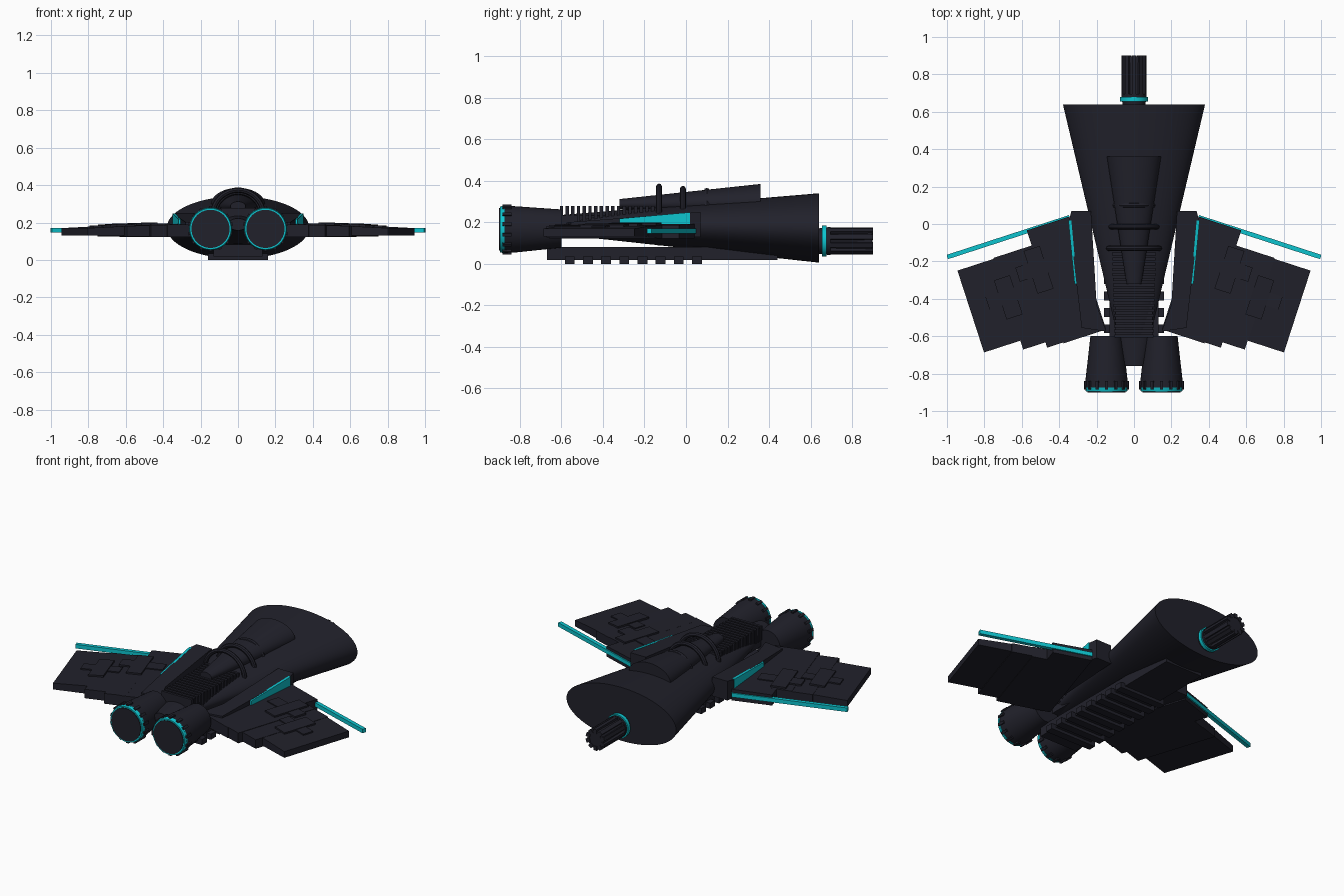
import bpy, bmesh, math
from mathutils import Vector

if "Cube" in bpy.data.objects:
    bpy.data.objects.remove(bpy.data.objects["Cube"])


def material(name, rgb):
    m = bpy.data.materials.new(name)
    m.diffuse_color = (*rgb, 1)
    m.use_nodes = True
    m.node_tree.nodes["Principled BSDF"].inputs["Base Color"].default_value = m.diffuse_color
    return m


DARK = material("dark_hull", (0.0152, 0.0152, 0.024))
TEAL = material("teal_glow", (0.004, 0.55, 0.62))


def finish(name, bm, mat, smooth=False):
    bmesh.ops.recalc_face_normals(bm, faces=bm.faces)
    me = bpy.data.meshes.new(name)
    bm.to_mesh(me)
    bm.free()
    me.materials.append(mat)
    ob = bpy.data.objects.new(name, me)
    bpy.context.collection.objects.link(ob)
    if smooth:
        bpy.ops.object.select_all(action='DESELECT')
        ob.select_set(True)
        bpy.context.view_layer.objects.active = ob
        bpy.ops.object.shade_smooth_by_angle(angle=math.radians(35))
    return ob


def loft(name, rings, mat, x=0, n=64):
    """Elliptical body along y; rings are (y, radius x, radius z, centre z)."""
    bm = bmesh.new()
    loops = []
    for y, rx, rz, cz in rings:
        loops.append([bm.verts.new((x + rx * math.cos(2 * math.pi * i / n), y,
                                    cz + rz * math.sin(2 * math.pi * i / n))) for i in range(n)])
    for a, b in zip(loops, loops[1:]):
        for i in range(n):
            j = (i + 1) % n
            bm.faces.new((a[i], a[j], b[j], b[i]))
    bm.faces.new(loops[0])
    bm.faces.new(loops[-1])
    return finish(name, bm, mat, True)


def add_prism(bm, pts, z0, top):
    """Upright prism over an outline; top is a height rule of (x, y)."""
    lo = [bm.verts.new((x, y, z0)) for x, y in pts]
    hi = [bm.verts.new((x, y, top(x, y))) for x, y in pts]
    bm.faces.new(lo)
    bm.faces.new(hi)
    for i in range(len(pts)):
        j = (i + 1) % len(pts)
        bm.faces.new((lo[i], lo[j], hi[j], hi[i]))


def add_box(bm, x0, x1, y0, y1, z0, z1):
    add_prism(bm, [(x0, y0), (x1, y0), (x1, y1), (x0, y1)], z0, lambda x, y: z1)


def ring(name, y, cz, major, minor, mat):
    bm = bmesh.new()
    n, k = 48, 8
    v = [[bm.verts.new(((major + minor * math.cos(2 * math.pi * j / k)) * math.cos(2 * math.pi * i / n),
                        y + minor * math.sin(2 * math.pi * j / k),
                        cz + (major + minor * math.cos(2 * math.pi * j / k)) * math.sin(2 * math.pi * i / n)))
          for j in range(k)] for i in range(n)]
    for i in range(n):
        for j in range(k):
            a, b = (i + 1) % n, (j + 1) % k
            bm.faces.new((v[i][j], v[a][j], v[a][b], v[i][b]))
    return finish(name, bm, mat, True)


def add_radial_blocks(bm, count, cx, cz, y0, y1, r0, r1, half):
    """Small blocks arranged around an axis parallel to y."""
    for i in range(count):
        t = 2 * math.pi * (i + 0.5) / count
        c, s = math.cos(t), math.sin(t)
        ends = []
        for y in (y0, y1):
            ends.append([bm.verts.new((cx + r * c - w * s, y, cz + r * s + w * c))
                         for r, w in ((r0, -half), (r1, -half), (r1, half), (r0, half))])
        a, b = ends
        bm.faces.new(a)
        bm.faces.new(b)
        for k in range(4):
            bm.faces.new((a[k], a[(k + 1) % 4], b[(k + 1) % 4], b[k]))


# Hull: flattened cone, wide at the back
loft("hull", [(-0.76, 0.05, 0.032, 0.19), (0.64, 0.38, 0.167, 0.173)], DARK, n=96)

# Dorsal hump with three hoops
loft("dorsal_hump", [(-0.32, 0.04, 0.025, 0.287), (0.36, 0.145, 0.09, 0.295)], DARK)
for y, top, r in ((-0.13, 0.387, 0.15), (-0.015, 0.376, 0.14), (0.1, 0.366, 0.12)):
    ring("dorsal_hoop", y, top - r, r - 0.014, 0.014, DARK)

# Spine ribs
bm = bmesh.new()
for i in range(17):
    y = -0.6 + 0.0275 * i
    w = 0.105 + 0.012 * i / 16
    add_box(bm, -w, w, y - 0.008, y + 0.008, 0.19, 0.278)
add_box(bm, -0.1, 0.1, -0.6, -0.2, 0.15, 0.232)
finish("spine_ribs", bm, DARK)

# Keel with cross bars
bm = bmesh.new()
add_box(bm, -0.13, 0.13, -0.67, 0.44, 0.018, 0.082)
for i in range(8):
    y = -0.56 + 0.0875 * i
    add_box(bm, -0.16, 0.16, y - 0.024, y + 0.024, 0.0, 0.035)
finish("keel", bm, DARK)

# Rear barrel
CZ = 0.11
loft("rear_barrel", [(0.6, 0.05, 0.05, CZ), (0.895, 0.056, 0.056, CZ)], DARK, n=24)
loft("rear_barrel_collar", [(0.63, 0.06, 0.06, CZ), (0.695, 0.068, 0.068, CZ)], DARK, n=32)
loft("rear_barrel_glow", [(0.656, 0.074, 0.074, CZ), (0.678, 0.074, 0.074, CZ)], TEAL, n=32)
bm = bmesh.new()
add_radial_blocks(bm, 10, 0, CZ, 0.69, 0.9, 0.04, 0.066, 0.011)
finish("rear_barrel_ridges", bm, DARK)

# Wing frame: u runs outward along the swept leading edge, v runs forward to -y
SW = math.radians(18)


def wing_xy(u, v, side):
    x = 0.345 + u * math.cos(SW) - v * math.sin(SW)
    y = 0.04 - u * math.sin(SW) - v * math.cos(SW)
    return (side * x, y)


def add_panel(bm, u0, u1, v0, v1, z0, zi, zo, side):
    pts = [wing_xy(u, v, side) for u, v in ((u0, v0), (u1, v0), (u1, v1), (u0, v1))]
    lo = [bm.verts.new((*p, z0)) for p in pts]
    hi = [bm.verts.new((*p, z)) for p, z in zip(pts, (zi, zo, zo, zi))]
    bm.faces.new(lo)
    bm.faces.new(hi)
    for i in range(4):
        j = (i + 1) % 4
        bm.faces.new((lo[i], lo[j], hi[j], hi[i]))


# u0, u1, v0, v1, bottom, inner top, outer top
PANELS = [(0.0, 0.24, 0.0, 0.635, 0.122, 0.192, 0.188),
          (0.2, 0.33, 0.085, 0.63, 0.122, 0.189, 0.186),
          (0.3, 0.455, 0.085, 0.6, 0.126, 0.184, 0.182),
          (0.44, 0.659, 0.09, 0.55, 0.131, 0.181, 0.17)]
PLATES = [(0.1, 0.36, 0.17, 0.25, 0.15, 0.196, 0.194),
          (0.2, 0.29, 0.1, 0.34, 0.15, 0.199, 0.197),
          (0.33, 0.56, 0.27, 0.34, 0.15, 0.191, 0.183),
          (0.4, 0.49, 0.2, 0.42, 0.15, 0.194, 0.188)]

for side, tag in ((1, "right"), (-1, "left")):
    # Layered wing
    bm = bmesh.new()
    for p in PANELS:
        add_panel(bm, *p, side)
    finish(tag + "_wing", bm, DARK)
    bm = bmesh.new()
    for p in PLATES:
        add_panel(bm, *p, side)
    finish(tag + "_wing_plates", bm, DARK)

    # Wing root block, higher at the back
    bm = bmesh.new()
    outline = [(0.23, 0.07), (0.335, 0.07), (0.347, 0.02), (0.28, -0.555), (0.148, -0.575), (0.2, -0.43)]
    add_prism(bm, [(side * x, y) for x, y in outline], 0.13,
              lambda x, y: 0.2 + 0.05 * (y + 0.575) / 0.645)
    finish(tag + "_wing_root", bm, DARK)

    # Glowing strip along the root's outer edge
    bm = bmesh.new()
    strip = [(0.335, 0.02), (0.351, 0.02), (0.318, -0.32), (0.304, -0.32)]
    add_prism(bm, [(side * x, y) for x, y in strip], 0.18,
              lambda x, y: 0.218 + 0.0305 * (y + 0.32) / 0.34)
    finish(tag + "_root_strip", bm, TEAL)

    # Glowing leading-edge rod
    bm = bmesh.new()
    add_panel(bm, 0.0, 0.688, -0.008, 0.016, 0.146, 0.171, 0.171, side)
    finish(tag + "_leading_rod", bm, TEAL)

    # Engine with bolts and glowing rim
    ex, ez = side * 0.147, 0.166
    loft(tag + "_engine", [(-0.88, 0.114, 0.114, ez), (-0.83, 0.112, 0.112, ez),
                           (-0.6, 0.086, 0.092, ez + 0.004)], DARK, ex, 40)
    loft(tag + "_engine_glow", [(-0.896, 0.11, 0.11, ez), (-0.875, 0.115, 0.115, ez)], TEAL, ex, 40)
    loft(tag + "_engine_cap", [(-0.9, 0.102, 0.102, ez), (-0.88, 0.102, 0.102, ez)], DARK, ex, 40)
    bm = bmesh.new()
    add_radial_blocks(bm, 14, ex, ez, -0.885, -0.84, 0.1, 0.121, 0.008)
    finish(tag + "_engine_bolts", bm, DARK)
